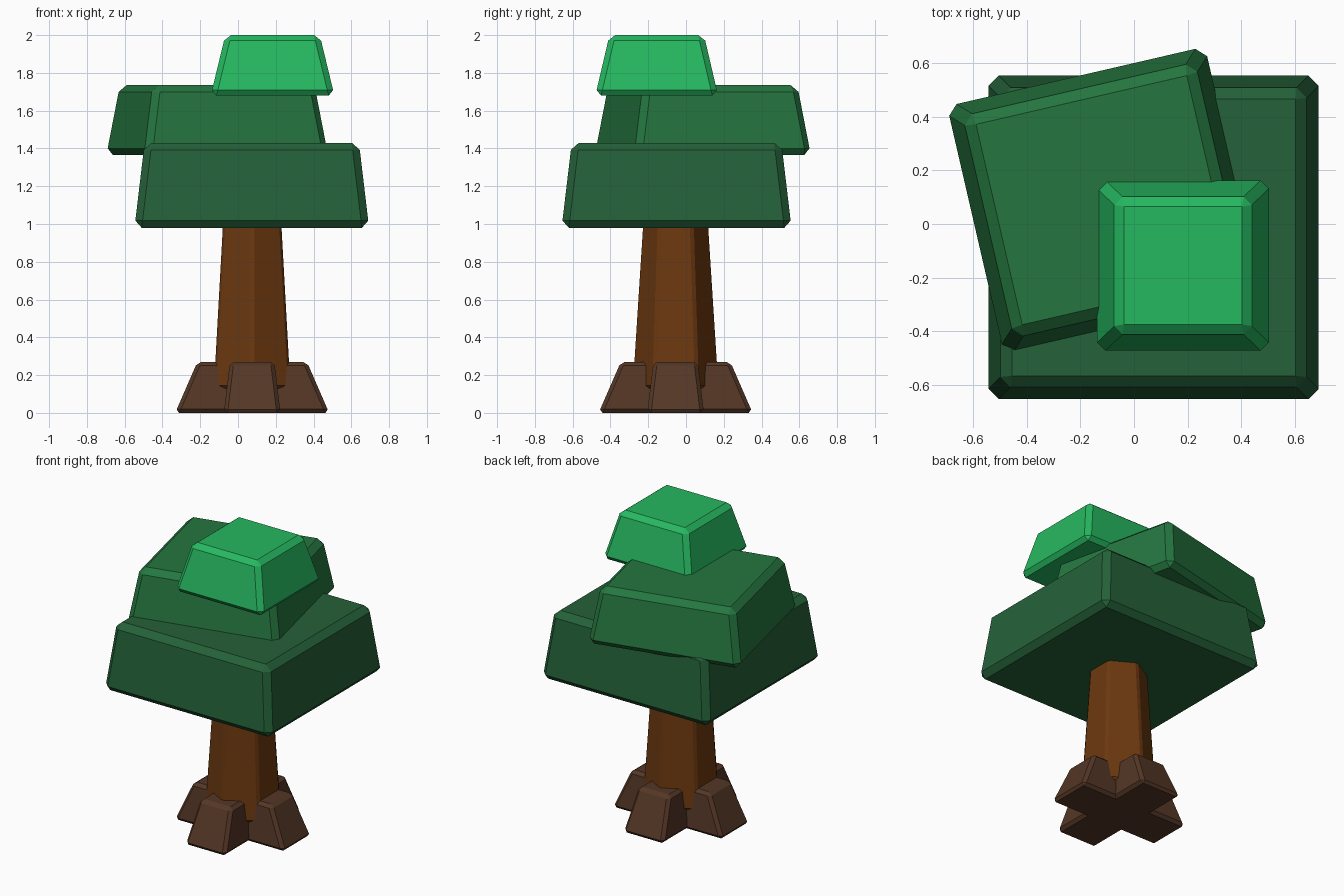
import bpy, bmesh, math
from mathutils import Matrix

cube = bpy.data.objects.get("Cube")
if cube:
    bpy.data.objects.remove(cube, do_unlink=True)


def material(name, rgb):
    mat = bpy.data.materials.new(name)
    mat.use_nodes = True
    color = (*rgb, 1)
    mat.diffuse_color = color
    mat.node_tree.nodes["Principled BSDF"].inputs["Base Color"].default_value = color
    return mat


def finish(name, bm, mat, bevel, center, turn=0):
    """Chamfer every edge, place the part and give it its colour."""
    bmesh.ops.bevel(bm, geom=bm.edges[:], offset=bevel, segments=1,
                    affect='EDGES', clamp_overlap=True)
    bmesh.ops.rotate(bm, verts=bm.verts[:], matrix=Matrix.Rotation(math.radians(turn), 3, 'Z'))
    bmesh.ops.recalc_face_normals(bm, faces=bm.faces[:])
    mesh = bpy.data.meshes.new(name)
    bm.to_mesh(mesh)
    bm.free()
    mesh.materials.append(mat)
    obj = bpy.data.objects.new(name, mesh)
    obj.location = (*center, 0)
    bpy.context.collection.objects.link(obj)


def tapered_block(name, mat, center, bottom, top, low, high, bevel, turn=0):
    """Box whose bottom and top have different sizes."""
    bm = bmesh.new()
    bmesh.ops.create_cube(bm, size=1)
    for v in bm.verts:
        size, z = (top, high) if v.co.z > 0 else (bottom, low)
        v.co = (v.co.x * size[0], v.co.y * size[1], z)
    finish(name, bm, mat, bevel, center, turn)


def tapered_prism(name, mat, center, sides, r_low, r_high, low, high, bevel):
    """Regular prism with a corner facing the back."""
    bm = bmesh.new()
    rings = []
    for r, z in ((r_low, low), (r_high, high)):
        angles = [math.tau * i / sides for i in range(sides)]
        rings.append([bm.verts.new((r * math.sin(a), r * math.cos(a), z)) for a in angles])
    lower, upper = rings
    bm.faces.new(lower)
    bm.faces.new(upper[::-1])
    for i in range(sides):
        j = (i + 1) % sides
        bm.faces.new((lower[i], upper[i], upper[j], lower[j]))
    bmesh.ops.recalc_face_normals(bm, faces=bm.faces[:])
    finish(name, bm, mat, bevel, center)


dark_green = material("dark_green_leaves", (0.018, 0.119, 0.040))
mid_green = material("mid_green_leaves", (0.018, 0.181, 0.050))
bright_green = material("bright_green_leaves", (0.019, 0.479, 0.117))
bark = material("orange_brown_bark", (0.150, 0.040, 0.005))
root_brown = material("dark_brown_roots", (0.089, 0.038, 0.019))

axis = (0.075, -0.055)

# Leaf blocks, from the lowest to the highest
tapered_block("lower_canopy", dark_green, (0.073, -0.05),
              (1.242, 1.217), (1.135, 1.11), 0.98, 1.43, 0.038)
tapered_block("middle_canopy", mid_green, (-0.11, 0.089),
              (1.0, 0.96), (0.88, 0.84), 1.365, 1.735, 0.036, turn=13)
tapered_block("upper_canopy", bright_green, (0.183, -0.155),
              (0.655, 0.65), (0.50, 0.50), 1.68, 2.0, 0.03)

# Six-sided tapering trunk
tapered_prism("trunk", bark, axis, 6, 0.234, 0.172, 0.13, 1.1, 0.014)

# Two crossed blocks form the four roots
for name, turn in (("side_roots", 0), ("front_back_roots", 90)):
    tapered_block(name, root_brown, axis, (0.815, 0.30), (0.58, 0.235),
                  0, 0.27, 0.02, turn)
